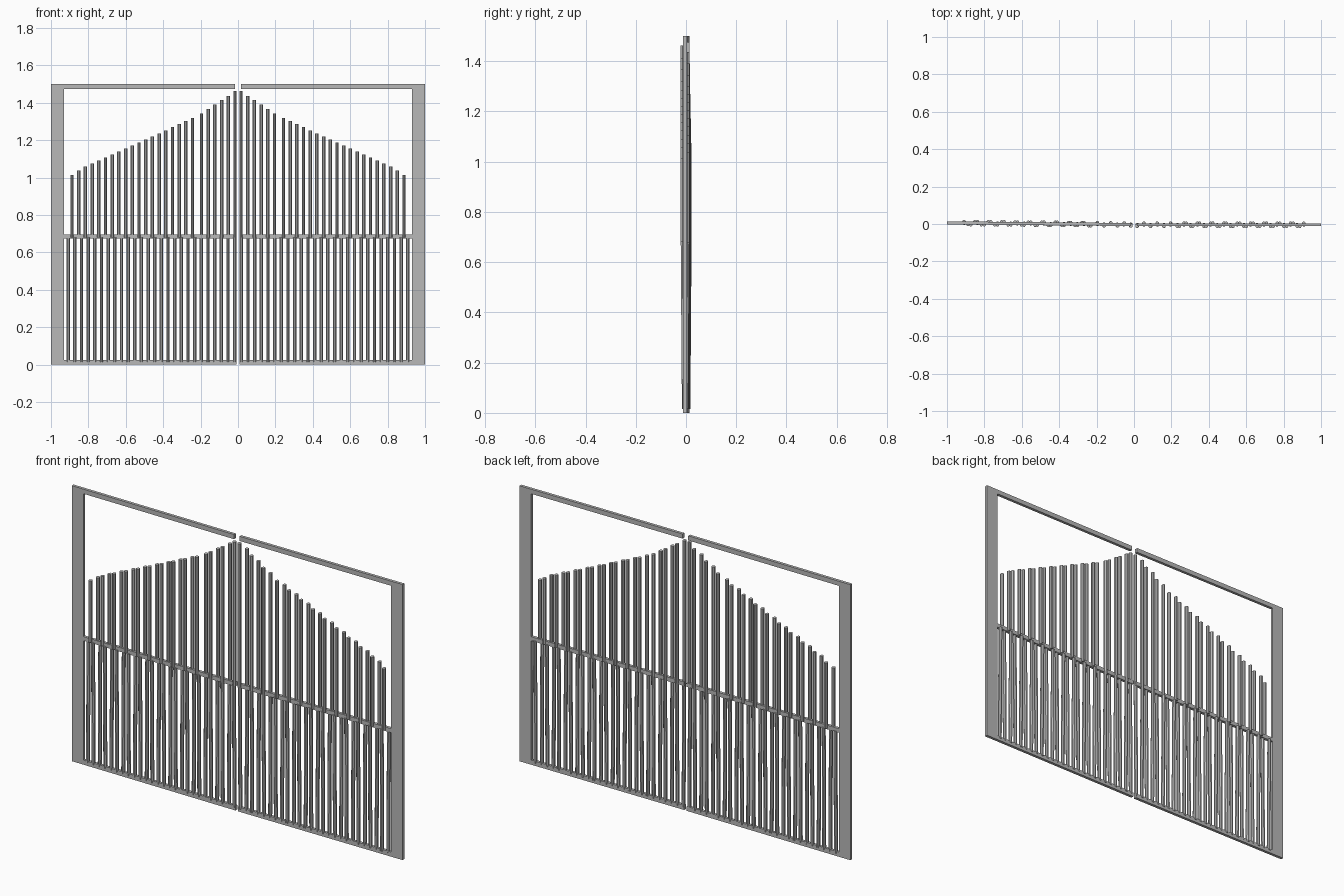
import bpy, bmesh, math
from mathutils import Vector

if "Cube" in bpy.data.objects:
    bpy.data.objects.remove(bpy.data.objects["Cube"])

metal = bpy.data.materials.new("grey_metal")
metal.diffuse_color = (0.48, 0.48, 0.48, 1)
metal.use_nodes = True
metal.node_tree.nodes["Principled BSDF"].inputs["Base Color"].default_value = metal.diffuse_color

# upper bar tops: distance from the centre -> height
TOPS = [(0.015, 1.463), (0.04, 1.445), (0.2, 1.34), (0.25, 1.315), (0.47, 1.215),
        (0.68, 1.12), (0.82, 1.057), (0.89, 1.013)]


def top_height(d):
    for (a, h), (b, k) in zip(TOPS, TOPS[1:]):
        if d <= b:
            return h + (k - h) * (d - a) / (b - a)
    return TOPS[-1][1]


def leaf_y(x):
    # the left leaf hangs slightly open
    return -0.003 - 0.009 * x if x < 0 else -0.004


def finish(name, bm):
    bmesh.ops.recalc_face_normals(bm, faces=bm.faces)
    me = bpy.data.meshes.new(name)
    bm.to_mesh(me)
    bm.free()
    me.materials.append(metal)
    ob = bpy.data.objects.new(name, me)
    bpy.context.collection.objects.link(ob)


def add_box(bm, x0, x1, z0, z1, t=0.008):
    vs = bmesh.ops.create_cube(bm, size=1)["verts"]
    for v in vs:
        x = x0 if v.co.x < 0 else x1
        z = z0 if v.co.z < 0 else z1
        y = leaf_y(x) + (-t if v.co.y < 0 else t)
        v.co = (x, y, z)


def add_bar(bm, x, z0, z1, y0, y1, rx=0.009, ry=0.011):
    # eight-sided bar that may lean forwards or backwards
    rings = []
    for z, y in ((z0, y0), (z1, y1)):
        ring = []
        for i in range(8):
            a = (i + 0.5) * math.pi / 4
            c = math.cos(math.pi / 8)
            ring.append(bm.verts.new(Vector((x + rx * math.cos(a) / c,
                                             y + ry * math.sin(a) / c, z))))
        rings.append(ring)
    for i in range(8):
        j = (i + 1) % 8
        bm.faces.new((rings[0][i], rings[0][j], rings[1][j], rings[1][i]))
    bm.faces.new(rings[0])
    bm.faces.new(rings[1])


for side, s in (("left", -1), ("right", 1)):
    # outer stile, rails
    bm = bmesh.new()
    outer, inner, mid = s * 1.0, s * 0.93, s * 0.008
    for a, b, z0, z1 in ((outer, inner, 0, 1.5),
                         (inner, s * 0.017, 1.475, 1.5),
                         (inner, mid, 0, 0.025),
                         (inner, mid, 0.675, 0.697)):
        add_box(bm, min(a, b), max(a, b), z0, z1)
    finish(side + "_frame", bm)

    # lower bars, leaning alternately to front and back
    bm = bmesh.new()
    for i in range(26):
        x = s * (0.018 + i * 0.0356)
        w = 0.006 if i % 2 else -0.006
        add_bar(bm, x, 0.015, 0.68, leaf_y(x) + w * 0.2, leaf_y(x) + w)
    finish(side + "_lower_bars", bm)

    # upper bars: six in the middle, then nineteen, with a small gap between
    bm = bmesh.new()
    dists = [0.016 + i * 0.0358 for i in range(6)]
    dists += [0.243 + i * 0.0358 for i in range(19)]
    for i, d in enumerate(dists):
        x = s * d
        w = 0.006 if i % 2 else -0.006
        y = leaf_y(x) + w
        add_bar(bm, x, 0.68, top_height(d), y, y)
    finish(side + "_upper_bars", bm)
